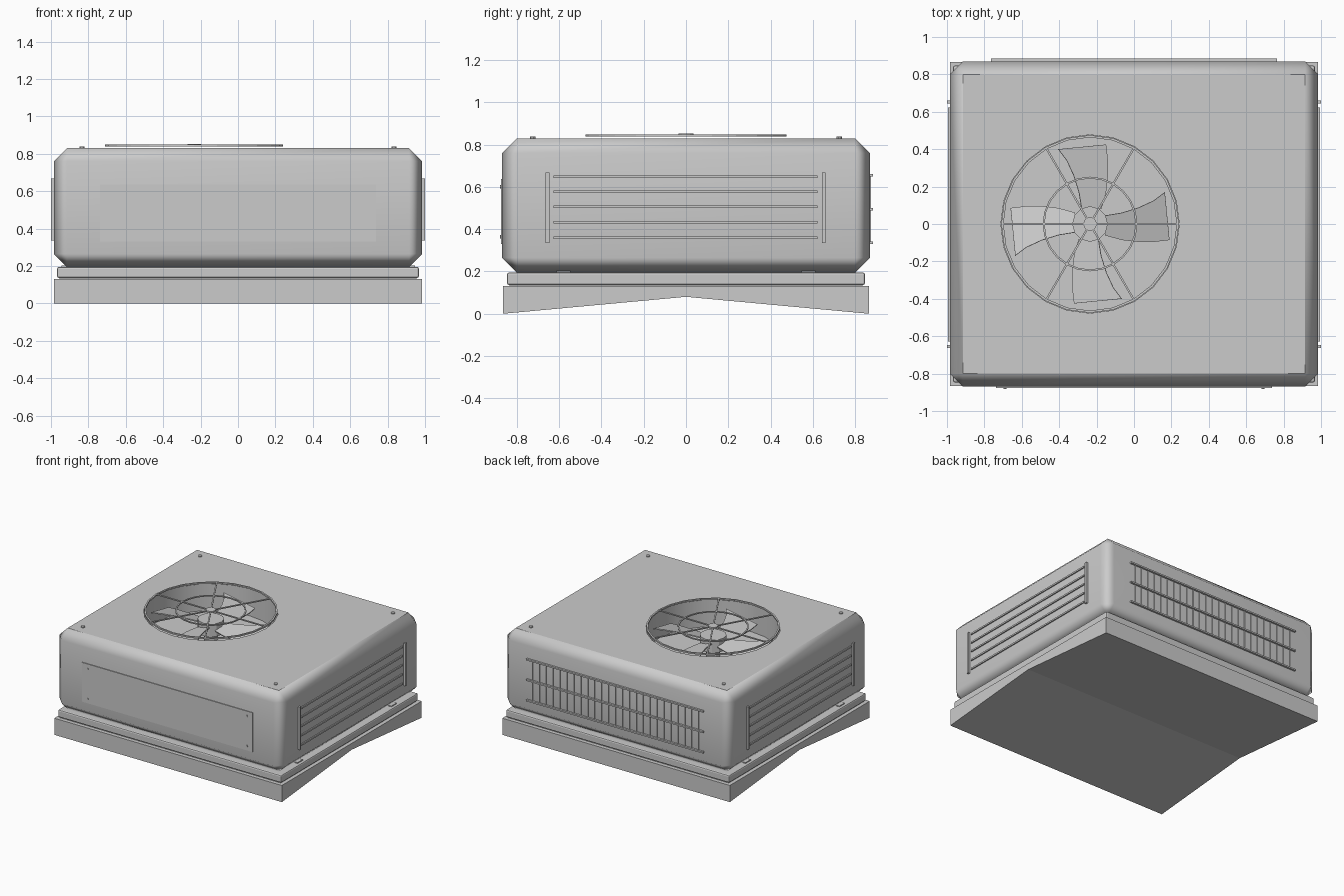
import bpy, bmesh, math
from mathutils import Matrix, Vector

if "Cube" in bpy.data.objects:
    bpy.data.objects.remove(bpy.data.objects["Cube"])

grey = bpy.data.materials.new("painted grey metal")
grey.diffuse_color = (0.6, 0.6, 0.6, 1)
grey.use_nodes = True
grey.node_tree.nodes["Principled BSDF"].inputs["Base Color"].default_value = grey.diffuse_color

CX = -0.235          # fan centre in x
HOLE_R = 0.477


def finish(name, bm):
    bmesh.ops.recalc_face_normals(bm, faces=bm.faces)
    me = bpy.data.meshes.new(name)
    bm.to_mesh(me)
    bm.free()
    me.materials.append(grey)
    ob = bpy.data.objects.new(name, me)
    bpy.context.collection.objects.link(ob)
    return ob


def add_box(bm, x0, x1, y0, y1, z0, z1, rot=None):
    m = Matrix.Translation(((x0 + x1) / 2, (y0 + y1) / 2, (z0 + z1) / 2)) \
        @ Matrix.Diagonal((x1 - x0, y1 - y0, z1 - z0, 1))
    bmesh.ops.create_cube(bm, size=1, matrix=(rot @ m) if rot else m)


def add_cyl(bm, center, r, h, n, axis='Z'):
    m = Matrix.Translation(center)
    if axis == 'Y':
        m = m @ Matrix.Rotation(math.pi / 2, 4, 'X')
    bmesh.ops.create_cone(bm, cap_ends=True, segments=n, radius1=r, radius2=r,
                          depth=h, matrix=m)


def add_ring(bm, r, w, z0, z1, n):
    # flat ring of rectangular section
    rings = []
    for i in range(n):
        a = 2 * math.pi * i / n
        rings.append([bm.verts.new((CX + q * math.cos(a), q * math.sin(a), z))
                      for q, z in ((r - w, z0), (r + w, z0), (r + w, z1), (r - w, z1))])
    for i in range(n):
        a, b = rings[i], rings[(i + 1) % n]
        for k in range(4):
            bm.faces.new((a[k], b[k], b[(k + 1) % 4], a[(k + 1) % 4]))


# roof curb with a ridge-shaped underside
bm = bmesh.new()
prof = [(-0.865, 0), (0, 0.08), (0.865, 0), (0.865, 0.13), (0, 0.13), (-0.865, 0.13)]
ends = [[bm.verts.new((x, y, z)) for y, z in prof] for x in (-0.985, 0.985)]
for e in ends:
    bm.faces.new((e[0], e[1], e[4], e[5]))
    bm.faces.new((e[1], e[2], e[3], e[4]))
for i in range(6):
    j = (i + 1) % 6
    bm.faces.new((ends[0][i], ends[0][j], ends[1][j], ends[1][i]))
finish("roof_curb", bm)

# gasket and base rail
bm = bmesh.new()
add_box(bm, -0.955, 0.955, -0.835, 0.835, 0.125, 0.14)
finish("gasket", bm)
bm = bmesh.new()
add_box(bm, -0.967, 0.967, -0.847, 0.847, 0.136, 0.195)
bmesh.ops.bevel(bm, geom=bm.edges[:], offset=0.01, segments=2, profile=0.5, affect='EDGES')
finish("base_rail", bm)

# mounting pads
bm = bmesh.new()
for sx in (-1, 1):
    for sy in (-1, 1):
        add_box(bm, sx * 0.92 - 0.025, sx * 0.92 + 0.025,
                sy * 0.58 - 0.033, sy * 0.58 + 0.033, 0.19, 0.202)
finish("mounting_pads", bm)

# cabinet with chamfered edges and a round fan well
bm = bmesh.new()
add_box(bm, -0.985, 0.985, -0.87, 0.87, 0.195, 0.83)
bmesh.ops.bevel(bm, geom=bm.edges[:], offset=0.07, segments=1, affect='EDGES')
body = finish("cabinet", bm)
bm = bmesh.new()
add_cyl(bm, (CX, 0, 0.83), HOLE_R, 0.42, 24)
cutter = finish("fan_well_cutter", bm)
cutter.hide_render = True
mod = body.modifiers.new("fan well", 'BOOLEAN')
mod.operation = 'DIFFERENCE'
mod.object = cutter
mod.solver = 'EXACT'
bpy.context.view_layer.objects.active = body
bpy.ops.object.modifier_apply(modifier=mod.name)
bpy.data.objects.remove(cutter)

# smooth chamfers, with crisp lines along the two side top chamfers
bm = bmesh.new()
bm.from_mesh(body.data)
for f in bm.faces:
    f.smooth = True


def on_line(v, x, z):
    return abs(abs(v.co.x) - x) < 1e-3 and abs(v.co.z - z) < 1e-3


for e in bm.edges:
    side = any(all(on_line(v, x, z) for v in e.verts) for x, z in ((0.915, 0.83), (0.985, 0.76)))
    if side or e.calc_face_angle(0) > math.radians(60):
        e.smooth = False
bm.to_mesh(body.data)
bm.free()
wn = body.modifiers.new("weighted normals", 'WEIGHTED_NORMAL')
wn.keep_sharp = True

# fan: hub and four swept, pitched blades
bm = bmesh.new()
add_cyl(bm, (CX, 0, 0.73), 0.095, 0.10, 12)
add_cyl(bm, (CX, 0, 0.66), 0.05, 0.08, 12)
finish("fan_hub", bm)
bm = bmesh.new()
top_edge = [(0.08, 0.045), (0.17, 0.06), (0.26, 0.088), (0.34, 0.125), (0.40, 0.17)]
low_edge = [(0.08, -0.06), (0.17, -0.085), (0.26, -0.095), (0.34, -0.095), (0.425, -0.085)]
for k in range(4):
    rot = Matrix.Translation((CX, 0, 0.74)) @ Matrix.Rotation(k * math.pi / 2, 4, 'Z')
    rows = [[bm.verts.new(rot @ Vector((x, y, 0.25 * y))) for x, y in edge]
            for edge in (top_edge, low_edge)]
    for i in range(4):
        bm.faces.new((rows[0][i], rows[1][i], rows[1][i + 1], rows[0][i + 1]))
blades = finish("fan_blades", bm)
sol = blades.modifiers.new("thickness", 'SOLIDIFY')
sol.thickness = 0.008
sol.offset = 0

# fan guard: two rings, six spokes, centre cap
bm = bmesh.new()
add_ring(bm, 0.469, 0.006, 0.838, 0.849, 24)
add_ring(bm, 0.248, 0.005, 0.840, 0.848, 24)
for k in range(6):
    rot = Matrix.Translation((CX, 0, 0)) @ Matrix.Rotation(k * math.pi / 3, 4, 'Z')
    add_box(bm, 0.02, 0.468, -0.005, 0.005, 0.840, 0.848, rot)
add_cyl(bm, (CX, 0, 0.845), 0.036, 0.014, 12)
finish("fan_guard", bm)

# side louvres on both ends
bm = bmesh.new()
for s in (-1, 1):
    for z in (0.36, 0.433, 0.506, 0.577, 0.648):
        x0, x1 = sorted((s * 0.98, s * 0.994))
        add_box(bm, x0, x1, -0.628, 0.622, z - 0.006, z + 0.006)
    for y in (-0.655, 0.652):
        x0, x1 = sorted((s * 0.98, s * 1.0))
        add_box(bm, x0, x1, y - 0.009, y + 0.009, 0.335, 0.668)
finish("side_louvres", bm)

# rear coil guard: three rails and thin upright wires
bm = bmesh.new()
for z in (0.335, 0.495, 0.655):
    add_box(bm, -0.765, 0.765, 0.866, 0.885, z - 0.006, z + 0.006)
finish("rear_guard_rails", bm)
bm = bmesh.new()
for i in range(25):
    x = -0.72 + 0.06 * i
    add_box(bm, x - 0.003, x + 0.003, 0.866, 0.876, 0.335, 0.655)
finish("rear_guard_wires", bm)

# front access panel
bm = bmesh.new()
add_box(bm, -0.738, 0.738, -0.876, -0.867, 0.33, 0.637)
finish("access_panel", bm)

# screws on the panel and the lid
bm = bmesh.new()
for x in (-0.69, 0.69):
    for z in (0.365, 0.60):
        add_cyl(bm, (x, -0.877, z), 0.008, 0.008, 8, 'Y')
for x in (-0.835, 0.835):
    for y in (-0.725, 0.725):
        add_cyl(bm, (x, y, 0.832), 0.014, 0.012, 10)
finish("screws", bm)
